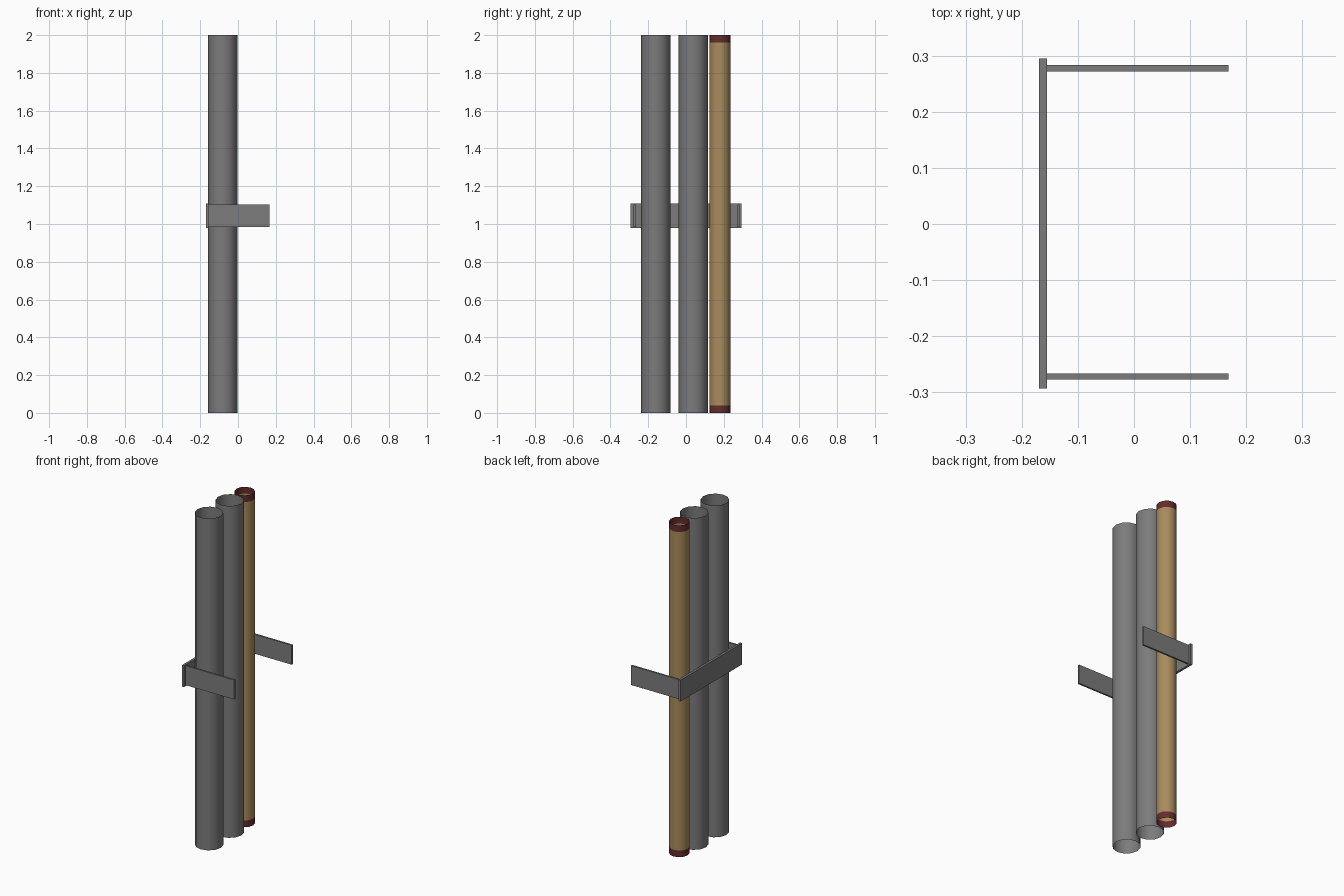
import bpy, bmesh, math

if "Cube" in bpy.data.objects:
    bpy.data.objects.remove(bpy.data.objects["Cube"])


def material(name, rgb):
    m = bpy.data.materials.new(name)
    m.diffuse_color = (*rgb, 1)
    m.use_nodes = True
    m.node_tree.nodes["Principled BSDF"].inputs["Base Color"].default_value = m.diffuse_color
    return m


GREY = material("grey_metal", (0.2, 0.2, 0.2))
TAN = material("tan_tube", (0.4, 0.26, 0.11))
RED = material("dark_red", (0.13, 0.025, 0.025))


def add_object(name, bm, mats):
    mesh = bpy.data.meshes.new(name)
    bm.to_mesh(mesh)
    bm.free()
    for m in mats:
        mesh.materials.append(m)
    obj = bpy.data.objects.new(name, mesh)
    bpy.context.collection.objects.link(obj)
    return obj


def tube(name, x, y, radius, heights, mats, sides=12):
    """Open thin-walled tube; each band between heights takes its own slot."""
    bm = bmesh.new()
    rings = []
    for z in heights:
        rings.append([bm.verts.new((x + radius * math.cos(math.tau * i / sides),
                                    y + radius * math.sin(math.tau * i / sides), z))
                      for i in range(sides)])
    for band, (lo, hi) in enumerate(zip(rings, rings[1:])):
        for i in range(sides):
            j = (i + 1) % sides
            f = bm.faces.new((lo[i], lo[j], hi[j], hi[i]))
            f.smooth = True
            f.material_index = band % len(mats)
    return add_object(name, bm, mats)


def box(name, lo, hi, mat):
    bm = bmesh.new()
    bmesh.ops.create_cube(bm, size=1)
    for v in bm.verts:
        v.co = [(a + b) / 2 + c * (b - a) for a, b, c in zip(lo, hi, v.co)]
    return add_object(name, bm, [mat])


# Upright tubes
PIPE_X = -0.081
tube("front_pipe", PIPE_X, -0.160, 0.078, (0, 2), [GREY])
tube("middle_pipe", PIPE_X, 0.038, 0.078, (0, 2), [GREY])
# Tan tube with red bands at both ends
tube("banded_pipe", PIPE_X, 0.180, 0.056, (0, 0.04, 1.96, 2), [RED, TAN])

# Wall bracket: back plate and two arms
box("bracket_plate", (-0.169, -0.293, 0.979), (-0.155, 0.295, 1.108), GREY)
for name, y in (("front_arm", -0.2715), ("back_arm", 0.2775)):
    box(name, (-0.156, y - 0.0055, 0.985), (0.168, y + 0.0055, 1.102), GREY)
